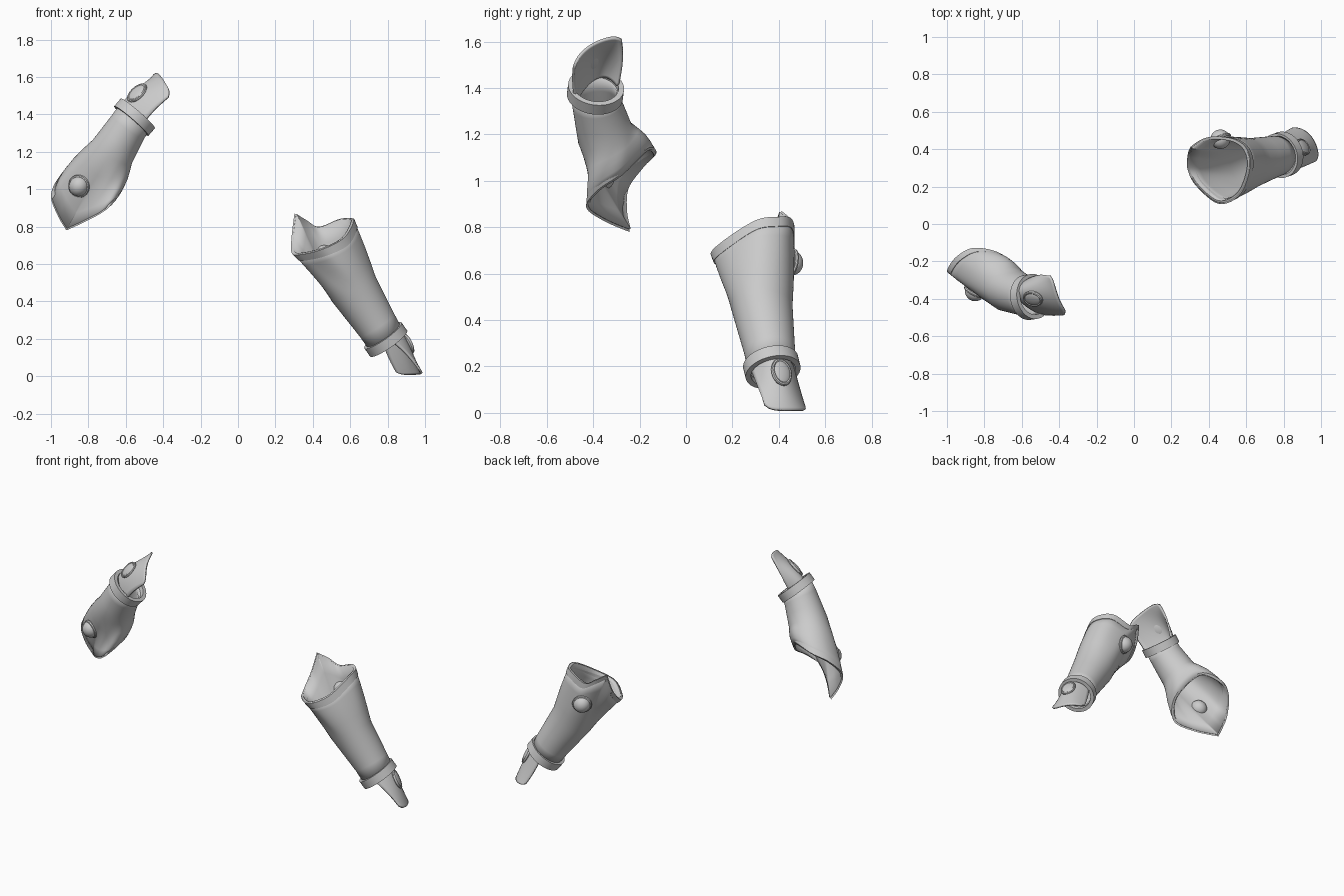
import bpy, math
from mathutils import Vector, Matrix
from mathutils.bvhtree import BVHTree

if "Cube" in bpy.data.objects:
    bpy.data.objects.remove(bpy.data.objects["Cube"])

SUB = 8  # samples between rim control points


def make(name, verts, faces, thick=0.0):
    me = bpy.data.meshes.new(name)
    me.from_pydata([tuple(v) for v in verts], [], faces)
    ob = bpy.data.objects.new(name, me)
    bpy.context.collection.objects.link(ob)
    finish(ob, thick)
    return ob


def finish(ob, thick=0.0):
    bpy.ops.object.select_all(action='DESELECT')
    ob.select_set(True)
    bpy.context.view_layer.objects.active = ob
    bpy.ops.object.mode_set(mode='EDIT')
    bpy.ops.mesh.select_all(action='SELECT')
    bpy.ops.mesh.normals_make_consistent(inside=False)
    bpy.ops.object.mode_set(mode='OBJECT')
    bpy.ops.object.shade_smooth_by_angle(angle=math.radians(40))
    if thick:
        m = ob.modifiers.new("thickness", 'SOLIDIFY')
        m.thickness, m.offset = thick, 0


def grid(rows, closed_u, closed_v=False):
    """Verts and quads joining successive rows of points."""
    n, r = len(rows[0]), len(rows)
    faces = []
    for i in range(r if closed_v else r - 1):
        for k in range(n if closed_u else n - 1):
            a, b, j = i * n, ((i + 1) % r) * n, (k + 1) % n
            faces.append((a + k, a + j, b + j, b + k))
    return [p for row in rows for p in row], faces


def closed_curve(pts, corner):
    """Smooth closed loop through pts, with one sharp corner."""
    n, out = len(pts), []
    tan = [(pts[(i + 1) % n] - pts[i - 1]) / 2 for i in range(n)]
    tan[corner] = Vector()
    for i in range(n):
        p, q, a, b = pts[i], pts[(i + 1) % n], tan[i], tan[(i + 1) % n]
        for s in range(SUB):
            t = s / SUB
            out.append(p * (2*t**3 - 3*t*t + 1) + a * (t**3 - 2*t*t + t)
                       + q * (3*t*t - 2*t**3) + b * (t**3 - t*t))
    return out


def centre(loop):
    return sum(loop, Vector()) / len(loop)


def scaled(loop, f):
    c = centre(loop)
    return [c + (p - c) * f for p in loop]


def circle(c, axis, r, rim):
    """Ring of points lined up with the rim loop."""
    n, o, m = Vector(axis).normalized(), centre(rim), len(rim)
    d = rim[0] - o
    e1 = (d - n * d.dot(n)).normalized()
    e2 = n.cross(e1)
    if e2.dot(rim[m // 4] - o) - e2.dot(rim[3 * m // 4] - o) < 0:
        e2 = -e2
    return [Vector(c) + r * (e1 * math.cos(2 * math.pi * k / m) + e2 * math.sin(2 * math.pi * k / m))
            for k in range(m)]


def quad(a, b, c, t):
    """Parabola through a, b (t=.5) and c."""
    return a * (1 - t) * (1 - 2 * t) + b * 4 * t * (1 - t) + c * t * (2 * t - 1)


def stud(name, surf, near, ref, axis, size, lift):
    """Domed stud with a bead round its foot, seated on a surface."""
    p, n, _, _ = BVHTree.FromPolygons(surf[0], surf[1]).find_nearest(Vector(near))
    if n.dot(p - Vector(ref)) < 0:
        n = -n
    y = Vector(axis)
    y = (y - n * y.dot(n)).normalized()
    x = y.cross(n)
    mat = Matrix((x, y, n)).transposed().to_4x4()
    mat.translation = p + n * 0.006
    bpy.ops.mesh.primitive_uv_sphere_add(segments=32, ring_count=16, radius=1)
    dome = bpy.context.object
    dome.matrix_world = mat @ Matrix.Diagonal((size[0], size[1], lift, 1))
    dome.name = name
    finish(dome)
    bpy.ops.mesh.primitive_torus_add(major_segments=32, minor_segments=8, major_radius=1, minor_radius=0.16)
    bead = bpy.context.object
    bead.matrix_world = mat @ Matrix.Diagonal((size[0], size[1], 0.06, 1))
    bead.name = name + "_bead"
    finish(bead)


def bracer(side, rim_pts, corner, mid, low, wrist, axis, flap, belly, elbow_stud, hand_stud):
    rim = closed_curve([Vector(p) for p in rim_pts], corner)
    ax = Vector(axis).normalized()
    arm = (Vector(mid[0]) - centre(rim)).normalized()
    inner = scaled(rim, 0.94)

    # forearm shell, lofted from wrist ring to slanted elbow rim
    a = circle(wrist, ax, 0.098, rim)
    b = circle(low[0], ax * 0.5 + arm * 0.5, low[1], rim)
    c = circle(mid[0], arm, mid[1], rim)
    rows = [a, b, [p.lerp(q, .5) for p, q in zip(b, c)], c]
    for t in (.25, .5, .75):
        mix = [p.lerp(q, t) for p, q in zip(c, inner)]
        rows.append(scaled(mix, 1 + belly * math.sin(math.pi * t)))
    rows.append(inner)
    surf = grid(rows, True)
    make(side + "_forearm_shell", *surf, 0.014)

    # raised trim along the elbow rim
    back = [p + (q - p).normalized() * 0.045 for p, q in zip(rim, rows[-2])]
    trim = [rim, scaled(back, 1.03), scaled(back, 0.93), scaled(rim, 0.92)]
    make(side + "_elbow_trim", *grid(trim, True, True))

    # wrist band
    w = Vector(wrist)
    band = [circle(w + ax * h, ax, r, rim)
            for h, r in ((-.027, .121), (.027, .121), (.027, .097), (-.027, .097))]
    make(side + "_wrist_band", *grid(band, True, True))

    # curved guard over the back of the hand
    f = [[Vector(p) for p in row] for row in flap]
    N = 20
    rows = []
    for i in range(N + 1):
        row = []
        for k in range(N + 1):
            u = k / N
            e = abs(2 * u - 1)
            v = i / N * (1 - 0.10 * e ** 8)   # rounded far corners
            l, m, r = (quad(f[0][j], f[1][j], f[2][j], v) for j in range(3))
            row.append(quad(l, m, r, u))
        rows.append(row)
    guard = grid(rows, False)
    make(side + "_hand_guard", *guard, 0.012)

    stud(side + "_elbow_stud", surf, elbow_stud, mid[0], arm, (.052, .056), .052)
    stud(side + "_hand_stud", guard, hand_stud, w + ax * 0.1, ax, (.042, .056), .016)


# raised arm
bracer("raised",
       [(-.85, -.127, 1.12), (-.95, -.175, 1.07), (-1, -.25, .97), (-.967, -.26, .865), (-.917, -.243, .78),
        (-.82, -.35, .825), (-.71, -.43, .886), (-.64, -.38, .96), (-.618, -.28, 1.03), (-.70, -.165, 1.14)],
       4, ((-.672, -.348, 1.2), .115), ((-.59, -.383, 1.33), .1), (-.553, -.39, 1.385), (.65, .1, .75),
       [[(-.56, -.295, 1.41), (-.622, -.38, 1.445), (-.51, -.475, 1.345)],
        [(-.50, -.275, 1.53), (-.53, -.385, 1.525), (-.44, -.485, 1.43)],
        [(-.436, -.28, 1.625), (-.40, -.405, 1.585), (-.353, -.48, 1.505)]],
       0.10, (-.87, -.40, 1.005), (-.54, -.40, 1.515))

# lowered arm
bracer("lowered",
       [(.604, .398, .845), (.54, .452, .84), (.433, .468, .80), (.36, .452, .835), (.302, .412, .87),
        (.287, .37, .75), (.287, .29, .66), (.335, .2, .65), (.455, .107, .68), (.567, .158, .74), (.62, .30, .83)],
       4, ((.62, .325, .465), .127), ((.745, .36, .27), .103), (.79, .37, .197), (.56, .2, -.8),
       [[(.816, .28, .19), (.864, .389, .251), (.765, .46, .2)],
        [(.905, .31, .115), (.915, .42, .13), (.81, .49, .09)],
        [(.988, .345, .012), (.945, .465, .01), (.855, .515, .01)]],
       0.03, (.45, .48, .64), (.89, .404, .168))
